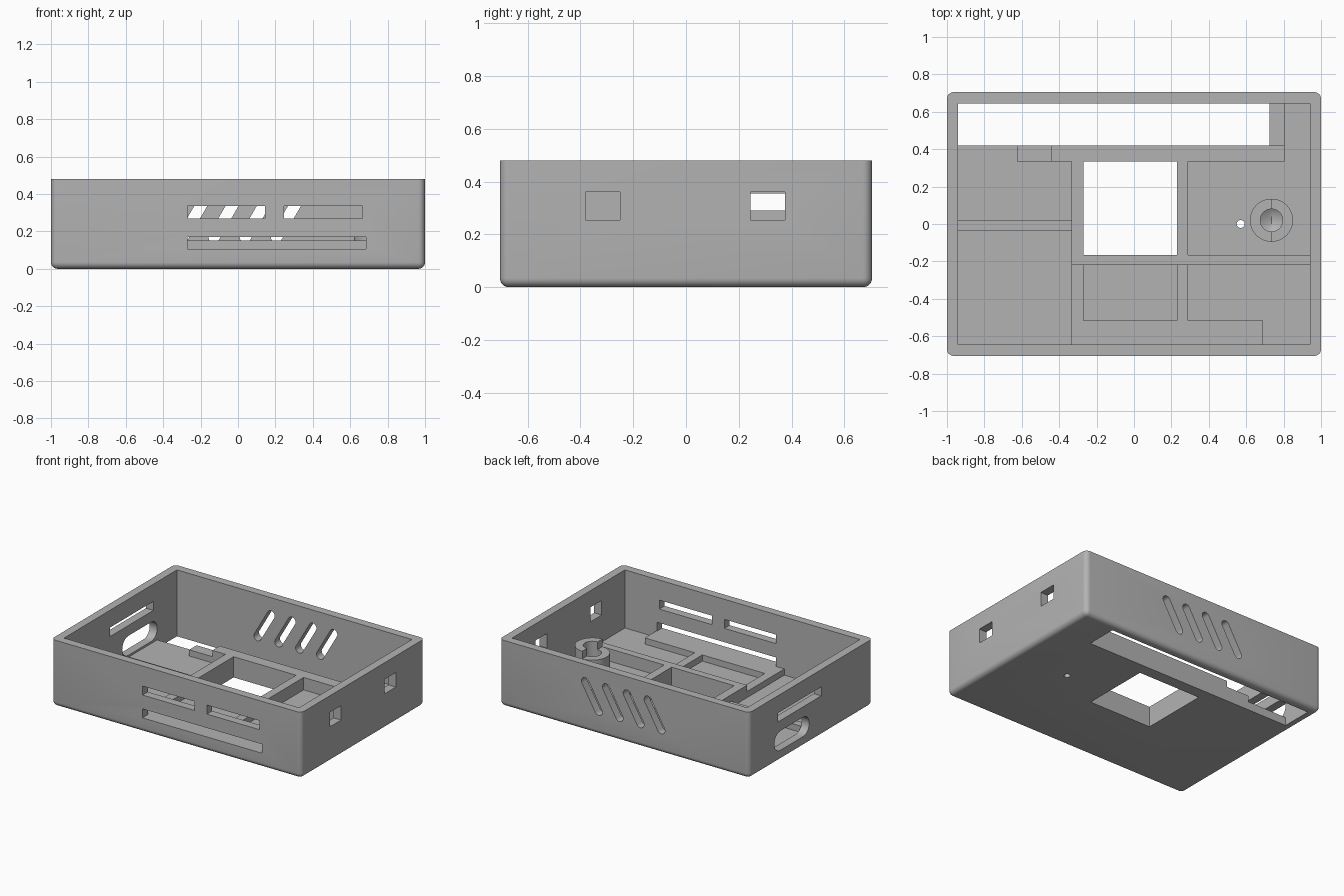
import bpy, bmesh, math
from mathutils import Vector

if "Cube" in bpy.data.objects:
    bpy.data.objects.remove(bpy.data.objects["Cube"])

grey = bpy.data.materials.new("light_grey")
grey.diffuse_color = (0.45, 0.45, 0.45, 1)
grey.use_nodes = True
grey.node_tree.nodes["Principled BSDF"].inputs["Base Color"].default_value = grey.diffuse_color

FLOOR = 0.06


def finish(name, bm):
    bmesh.ops.recalc_face_normals(bm, faces=bm.faces[:])
    me = bpy.data.meshes.new(name)
    bm.to_mesh(me)
    bm.free()
    me.materials.append(grey)
    ob = bpy.data.objects.new(name, me)
    bpy.context.collection.objects.link(ob)
    return ob


def box(name, x0, x1, y0, y1, z0, z1, bevel=0):
    bm = bmesh.new()
    bmesh.ops.create_cube(bm, size=1)
    for v in bm.verts:
        v.co = ((x0 + x1) / 2 + v.co.x * (x1 - x0),
                (y0 + y1) / 2 + v.co.y * (y1 - y0),
                (z0 + z1) / 2 + v.co.z * (z1 - z0))
    if bevel:  # round everything except the top rim
        edges = [e for e in bm.edges if min(v.co.z for v in e.verts) < z1 - 1e-5]
        bmesh.ops.bevel(bm, geom=edges, offset=bevel, segments=6,
                        profile=0.5, affect='EDGES')
    return finish(name, bm)


def stadium(name, a, b, r, sweep, n=12):
    """Round-ended slot between points a and b, extruded along sweep."""
    a, b, sweep = Vector(a), Vector(b), Vector(sweep)
    u = (b - a).normalized()
    w = u.cross(sweep).normalized()
    pts = []
    for c, s in ((b, 1), (a, -1)):
        for i in range(n + 1):
            t = math.pi * i / n
            pts.append(c + s * r * (w * math.cos(t) + u * math.sin(t)))
    bm = bmesh.new()
    face = bm.faces.new([bm.verts.new(p) for p in pts])
    ext = bmesh.ops.extrude_face_region(bm, geom=[face])
    for g in ext["geom"]:
        if isinstance(g, bmesh.types.BMVert):
            g.co += sweep
    return finish(name, bm)


def cylinder(name, x, y, z0, z1, r, n=32):
    bm = bmesh.new()
    bmesh.ops.create_cone(bm, cap_ends=True, segments=n, radius1=r, radius2=r,
                          depth=z1 - z0)
    bmesh.ops.translate(bm, verts=bm.verts[:], vec=(x, y, (z0 + z1) / 2))
    return finish(name, bm)


def cut(target, cutter):
    mod = target.modifiers.new("cut", 'BOOLEAN')
    mod.operation, mod.solver, mod.object = 'DIFFERENCE', 'EXACT', cutter
    bpy.context.view_layer.objects.active = target
    bpy.ops.object.modifier_apply(modifier=mod.name)
    bpy.data.objects.remove(cutter, do_unlink=True)


def half_boss(name, cx, cy, top, start, n=24):
    """Half of a screw boss with a drilled, cone-bottomed hole."""
    prof = [(0, FLOOR), (0.115, FLOOR), (0.115, top), (0.06, top),
            (0.06, 0.11), (0, 0.07)]
    bm = bmesh.new()
    rings = []
    for i in range(n + 1):
        t = start + math.pi * i / n
        rings.append([bm.verts.new((cx + r * math.cos(t), cy + r * math.sin(t), z))
                      for r, z in prof])
    for p, q in zip(rings, rings[1:]):
        for j in range(len(prof) - 1):
            bm.faces.new((p[j], p[j + 1], q[j + 1], q[j]))
    bm.faces.new(rings[0])
    bm.faces.new(rings[-1])
    bmesh.ops.remove_doubles(bm, verts=bm.verts[:], dist=1e-5)
    return finish(name, bm)


# Case shell, hollowed out
case = box("case_shell", -1, 1, -0.705, 0.705, 0, 0.48, bevel=0.035)
cut(case, box("cavity", -0.94, 0.94, -0.645, 0.645, FLOOR, 0.7))

# Floor openings: long slot, square window, pin hole
cut(case, box("floor_slot", -0.94, 0.725, 0.42, 0.645, -0.1, 0.2))
cut(case, box("floor_window", -0.27, 0.23, -0.165, 0.335, -0.1, 0.2))
cut(case, cylinder("pin_hole", 0.57, 0.0, -0.1, 0.2, 0.021))

# Front wall slots
for x0, x1, z0, z1 in ((-0.27, 0.145, 0.27, 0.335),
                       (0.245, 0.665, 0.27, 0.335),
                       (-0.27, 0.685, 0.105, 0.17)):
    cut(case, box("front_slot", x0, x1, -0.8, -0.6, z0, z1))

# Right wall openings
for y0, y1 in ((-0.38, -0.25), (0.245, 0.375)):
    cut(case, box("right_opening", 0.9, 1.1, y0, y1, 0.255, 0.36))

# Left wall slot and round-ended opening
cut(case, box("left_slot", -1.1, -0.9, -0.117, 0.376, 0.29, 0.355))
cut(case, stadium("left_opening", (-1.1, 0.09, 0.145), (-1.1, 0.35, 0.145),
                  0.07, (0.2, 0, 0)))

# Slanted vents in the back wall
for i in range(4):
    x = -0.22 + i * 0.167
    cut(case, stadium("vent", (x - 0.075, 0.6, 0.17), (x + 0.032, 0.6, 0.355),
                      0.03, (0, 0.2, 0)))

# Raised frame around the window
TOP, LOW = 0.15, 0.105
box("frame_back_rail", -0.44, 0.805, 0.335, 0.42, FLOOR, TOP)
box("frame_left_rail", -0.335, -0.27, -0.165, 0.335, FLOOR, TOP)
box("frame_right_rail", 0.23, 0.29, -0.165, 0.335, FLOOR, TOP)
box("frame_front_rail", -0.335, 0.94, -0.22, -0.165, FLOOR, TOP)

# Lower front shelf with side rails around the pocket
box("front_shelf", -0.335, 0.69, -0.645, -0.515, FLOOR, LOW)
box("pocket_left_rail", -0.335, -0.27, -0.515, -0.22, FLOOR, LOW)
box("pocket_right_rail", 0.23, 0.29, -0.515, -0.22, FLOOR, LOW)

# Small supports
box("left_rib", -0.94, -0.335, -0.035, 0.02, FLOOR, LOW)
box("step_block", -0.625, -0.44, 0.335, 0.42, FLOOR, LOW)
box("slot_end_block", 0.725, 0.805, 0.42, 0.645, FLOOR, LOW)

# Screw boss in two halves of different height
half_boss("boss_tall_half", 0.735, 0.02, 0.245, -math.pi / 2)
half_boss("boss_low_half", 0.735, 0.02, 0.19, math.pi / 2)

# Smooth the rounded parts, keep edges sharp
for ob in bpy.context.scene.objects:
    bpy.ops.object.select_all(action='DESELECT')
    ob.select_set(True)
    bpy.context.view_layer.objects.active = ob
    bpy.ops.object.shade_smooth_by_angle(angle=math.radians(30))
